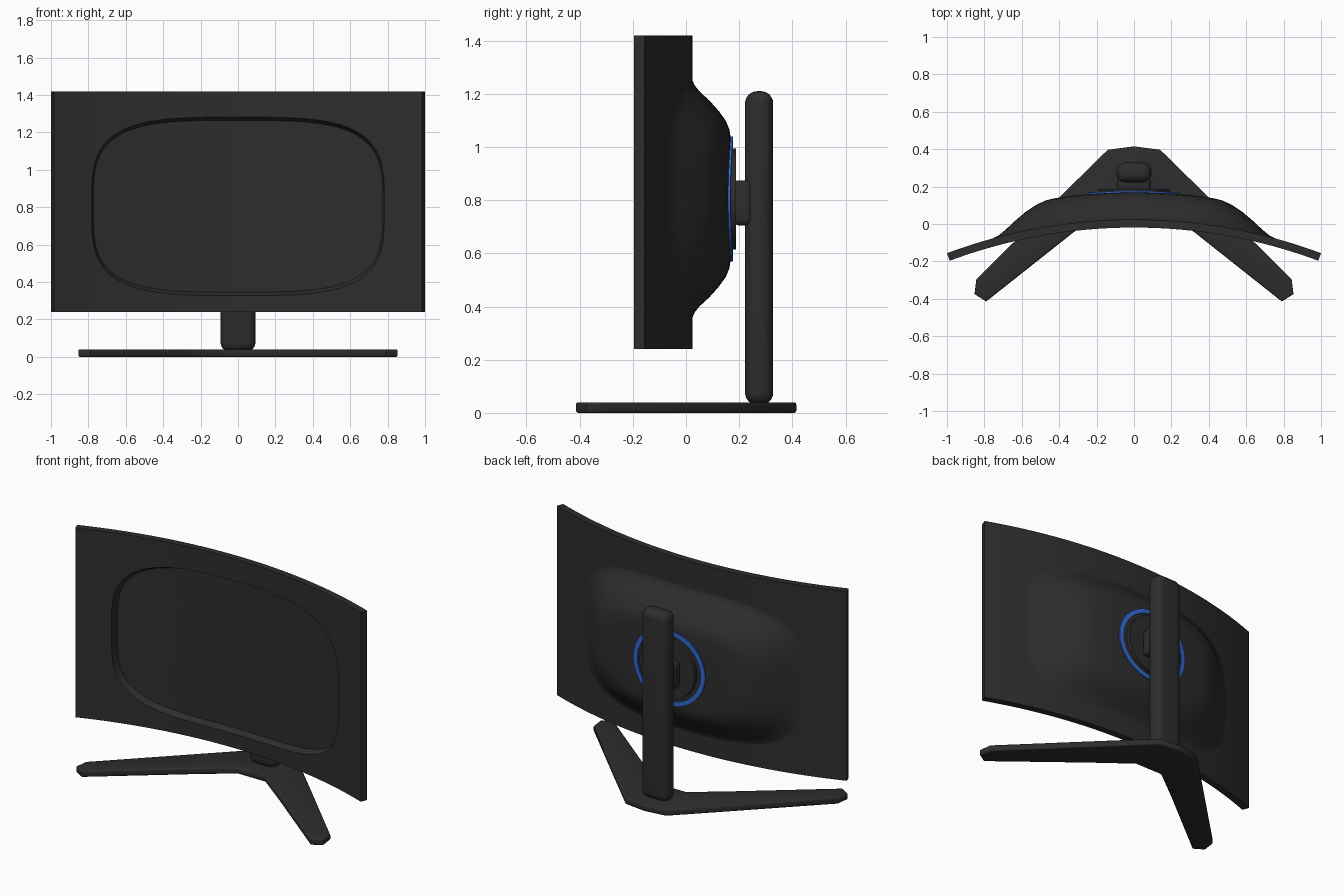
import bpy
import bmesh
from math import sin, cos, asin, pi, radians

if "Cube" in bpy.data.objects:
    bpy.data.objects.remove(bpy.data.objects["Cube"], do_unlink=True)

RADIUS = 2.868      # radius of the curved back of the panel
BACK = 0.024        # y of the panel back at the centre line
THICK = 0.043       # panel thickness
RECESS = 0.038      # depth of the oval recess in the screen face
MID_Z = 0.805       # centre height of the housing and mount


def material(name, color):
    mat = bpy.data.materials.new(name)
    mat.use_nodes = True
    mat.diffuse_color = color
    bsdf = next(n for n in mat.node_tree.nodes if n.type == 'BSDF_PRINCIPLED')
    bsdf.inputs["Base Color"].default_value = color
    bsdf.inputs["Roughness"].default_value = 0.6
    return mat


charcoal = material("charcoal plastic", (0.026, 0.026, 0.027, 1))
blue = material("blue accent", (0.032, 0.14, 0.62, 1))


def finish(name, bm, mat, angle=35):
    bmesh.ops.recalc_face_normals(bm, faces=bm.faces)
    mesh = bpy.data.meshes.new(name)
    bm.to_mesh(mesh)
    bm.free()
    mesh.materials.append(mat)
    mesh.shade_smooth()
    mesh.set_sharp_from_angle(angle=radians(angle))
    obj = bpy.data.objects.new(name, mesh)
    bpy.context.collection.objects.link(obj)
    return obj


def curved(x, z, h):
    """Point on the curved back of the panel, raised by h."""
    t = asin(x / RADIUS)
    r = RADIUS + h
    return (r * sin(t), BACK - RADIUS + r * cos(t), z)


def bridge(bm, loops, closed=False):
    """Quads between successive closed rings of vertices."""
    pairs = list(zip(loops, loops[1:]))
    if closed:
        pairs.append((loops[-1], loops[0]))
    for a, b in pairs:
        n = len(a)
        for i in range(n):
            j = (i + 1) % n
            bm.faces.new((a[i], a[j], b[j], b[i]))


def oval(bm, a, b, h, power, count=96):
    """Rounded outline laid onto the curved surface."""
    ring = []
    for i in range(count):
        c, s = cos(2 * pi * i / count), sin(2 * pi * i / count)
        r = (abs(c) ** power + abs(s) ** power) ** (-1 / power)
        ring.append(bm.verts.new(curved(a * r * c, MID_Z + b * r * s, h)))
    return ring


def rounded_box(name, low, high, radius, segments=6):
    bm = bmesh.new()
    bmesh.ops.create_cube(bm, size=1)
    for v in bm.verts:
        v.co = [(lo + hi) / 2 + c * (hi - lo) for lo, hi, c in zip(low, high, v.co)]
    bmesh.ops.bevel(bm, geom=bm.edges[:], offset=radius, segments=segments,
                    profile=0.5, affect='EDGES')
    return finish(name, bm, charcoal)


# Curved screen panel
bm = bmesh.new()
steps = 48
sections = []
for i in range(steps + 1):
    x = RADIUS * sin(asin(1 / RADIUS) * (2 * i / steps - 1))
    sections.append([bm.verts.new(curved(x, z, h)) for z, h in
                     ((0.24, 0), (1.42, 0), (1.42, -THICK), (0.24, -THICK))])
bridge(bm, sections)
bm.faces.new(sections[0])
bm.faces.new(sections[-1])
panel = finish("screen_panel", bm, charcoal)

# Oval recess with sloping walls, cut into the screen face
bm = bmesh.new()
floor, mouth = RECESS - THICK, -THICK - RECESS
scales = [0.08, 0.2, 0.35, 0.5, 0.65, 0.8, 0.9, 1]
rings = [oval(bm, 0.775 * s, 0.459 * s, floor, 3.6) for s in scales]
rings += [oval(bm, 0.815 * s, 0.495 * s, mouth, 3.6) for s in reversed(scales)]
bridge(bm, rings)
bm.faces.new(rings[0])
bm.faces.new(rings[-1])
cutter = finish("recess_cutter", bm, charcoal)
cutter.hide_render = True
cut = panel.modifiers.new("recess", 'BOOLEAN')
cut.operation = 'DIFFERENCE'
cut.solver = 'EXACT'
cut.object = cutter
bpy.context.view_layer.objects.active = panel
bpy.ops.object.modifier_apply(modifier=cut.name)
bpy.data.objects.remove(cutter, do_unlink=True)
panel.data.set_sharp_from_angle(angle=radians(25))

# Swelling rear housing that flows out of the panel back
bm = bmesh.new()
profile = [(0.765, 0.452, -0.001), (0.75, 0.445, 0.001), (0.72, 0.428, 0.008),
           (0.68, 0.403, 0.028), (0.62, 0.37, 0.064), (0.56, 0.332, 0.098),
           (0.5, 0.295, 0.125), (0.45, 0.262, 0.139), (0.4, 0.23, 0.144),
           (0.3, 0.17, 0.145), (0.2, 0.11, 0.145), (0.1, 0.05, 0.145)]
rings = [oval(bm, a, b, h, 3.6) for a, b, h in profile]
bridge(bm, rings)
bm.faces.new(rings[-1])
finish("rear_housing", bm, charcoal, 50)

# Blue accent ring following the housing
bm = bmesh.new()
bridge(bm, [oval(bm, r, r, h, 2) for r, h in
            ((0.207, 0.13), (0.207, 0.153), (0.235, 0.153), (0.235, 0.13))], closed=True)
finish("accent_ring", bm, blue)

# Round mounting plate
bm = bmesh.new()
bmesh.ops.create_cone(bm, cap_ends=True, segments=64, radius1=0.19, radius2=0.19, depth=0.037)
for v in bm.verts:
    x, y, z = v.co
    v.co = (x, 0.1695 + z, MID_Z + y)
finish("mounting_plate", bm, charcoal)

# Mount block and column
rounded_box("mount_block", (-0.09, 0.175, 0.705), (0.09, 0.25, 0.875), 0.025, 4)
rounded_box("stand_column", (-0.093, 0.222, 0.03), (0.093, 0.328, 1.21), 0.046, 6)

# V-shaped foot, mirrored from its left half
half = [(0.14, 0.397), (0.4, 0.142), (0.843, -0.295), (0.853, -0.375),
        (0.79, -0.414), (0.31, -0.034), (0.095, 0.13)]
outline = [(0, 0.415)] + half + [(-x, y) for x, y in reversed(half)]
bm = bmesh.new()
face = bm.faces.new([bm.verts.new((x, y, 0)) for x, y in outline])
top = bmesh.ops.extrude_face_region(bm, geom=[face])["geom"]
bmesh.ops.translate(bm, vec=(0, 0, 0.04),
                    verts=[v for v in top if isinstance(v, bmesh.types.BMVert)])
rims = [e for e in bm.edges if abs(e.verts[0].co.z - e.verts[1].co.z) < 0.001]
bmesh.ops.bevel(bm, geom=rims, offset=0.009, segments=3, profile=0.5, affect='EDGES')
finish("stand_foot", bm, charcoal, 50)
